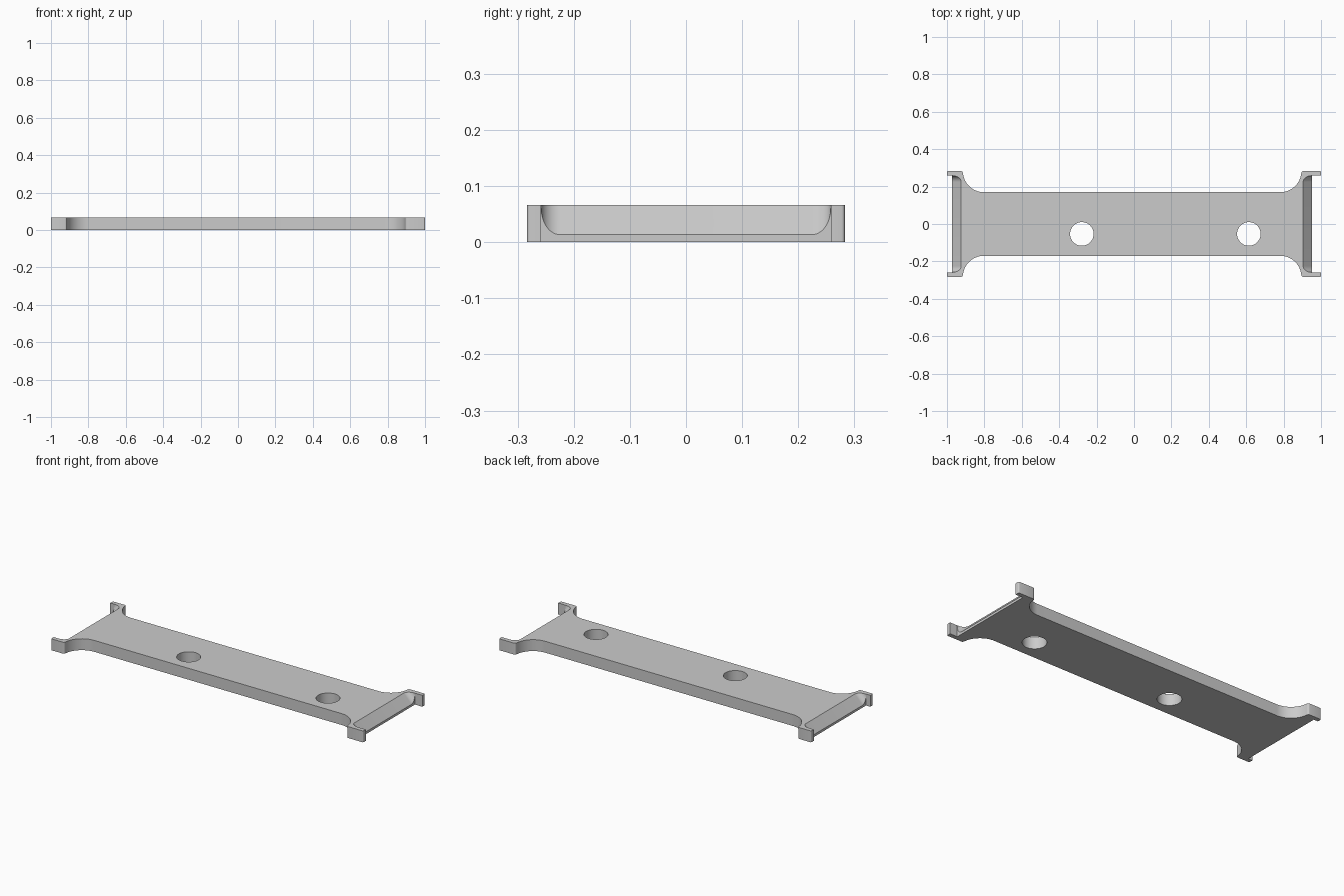
import bpy, bmesh
from math import sin, cos, pi, radians

if "Cube" in bpy.data.objects:
    bpy.data.objects.remove(bpy.data.objects["Cube"])

H = 0.066        # plate thickness
W = 0.283        # half width across the end tabs
WALL = 0.2585    # inner face of the tabs
R = 0.113        # large fillet between body and tabs
RAMP_Z = 0.0135  # lip height at the foot of each ramp


def arc(cx, cy, r, a0, a1, n):
    return [(cx + r * cos(radians(a0 + (a1 - a0) * i / n)),
             cy + r * sin(radians(a0 + (a1 - a0) * i / n))) for i in range(n + 1)]


def finish(name, bm):
    bmesh.ops.recalc_face_normals(bm, faces=bm.faces)
    me = bpy.data.meshes.new(name)
    bm.to_mesh(me)
    bm.free()
    ob = bpy.data.objects.new(name, me)
    bpy.context.collection.objects.link(ob)
    return ob


def prism(name, ring_a, ring_b):
    """Solid between two matching loops of 3D points."""
    bm = bmesh.new()
    a = [bm.verts.new(p) for p in ring_a]
    b = [bm.verts.new(p) for p in ring_b]
    bm.faces.new(a)
    bm.faces.new(b)
    for i in range(len(a)):
        j = (i + 1) % len(a)
        bm.faces.new((a[i], a[j], b[j], b[i]))
    return finish(name, bm)


def quarter(shift):
    """Plan outline of one quarter, from body edge round the tab to the end lip."""
    cx = 0.782 + shift
    pts = arc(cx, W, R, -90, -5, 20)
    pts += arc(cx + R + 0.01, W - 0.01, 0.01, 180, 90, 5)
    pts += arc(1 - 0.006, W - 0.006, 0.006, 90, 0, 4)
    pts += [(1, WALL), (0.953 + shift, WALL)]
    return pts


# Plate outline: the left end sits slightly further out than the right
right, left = quarter(0), quarter(0.02)
outline = right + [(x, -y) for x, y in reversed(right)]
outline += [(-x, -y) for x, y in left] + [(-x, y) for x, y in reversed(left)]
plate = prism("bracket_plate", [(x, y, 0) for x, y in outline],
              [(x, y, H) for x, y in outline])

cutters = []

# Ramp pockets with filleted sides, sheared down towards each end
for sx, end in ((1, 0.953), (-1, 0.973)):
    side = [(0.2245 + 0.0335 * sin(i * pi / 24), 0.047 * (1 - cos(i * pi / 24)))
            for i in range(13)]
    side.append((0.258, 0.3))
    u = side + [(-y, z) for y, z in reversed(side)]
    rings = []
    for x in (end - 0.08, end + 0.06):
        z0 = RAMP_Z + (end - x) * 1.08
        rings.append([(sx * x, y, z + z0) for y, z in u])
    cutters.append(prism("ramp_cutter", *rings))

# Two round through holes
for x in (-0.279, 0.614):
    c = arc(x, -0.053, 0.063, 0, 352.5, 47)
    cutters.append(prism("hole_cutter", [(px, py, -0.1) for px, py in c],
                         [(px, py, 0.2) for px, py in c]))

bpy.context.view_layer.objects.active = plate
plate.select_set(True)
for c in cutters:
    m = plate.modifiers.new("cut", 'BOOLEAN')
    m.operation = 'DIFFERENCE'
    m.solver = 'EXACT'
    m.object = c
    bpy.ops.object.modifier_apply(modifier=m.name)
    bpy.data.objects.remove(c)

bpy.ops.object.shade_smooth_by_angle(angle=radians(30))
